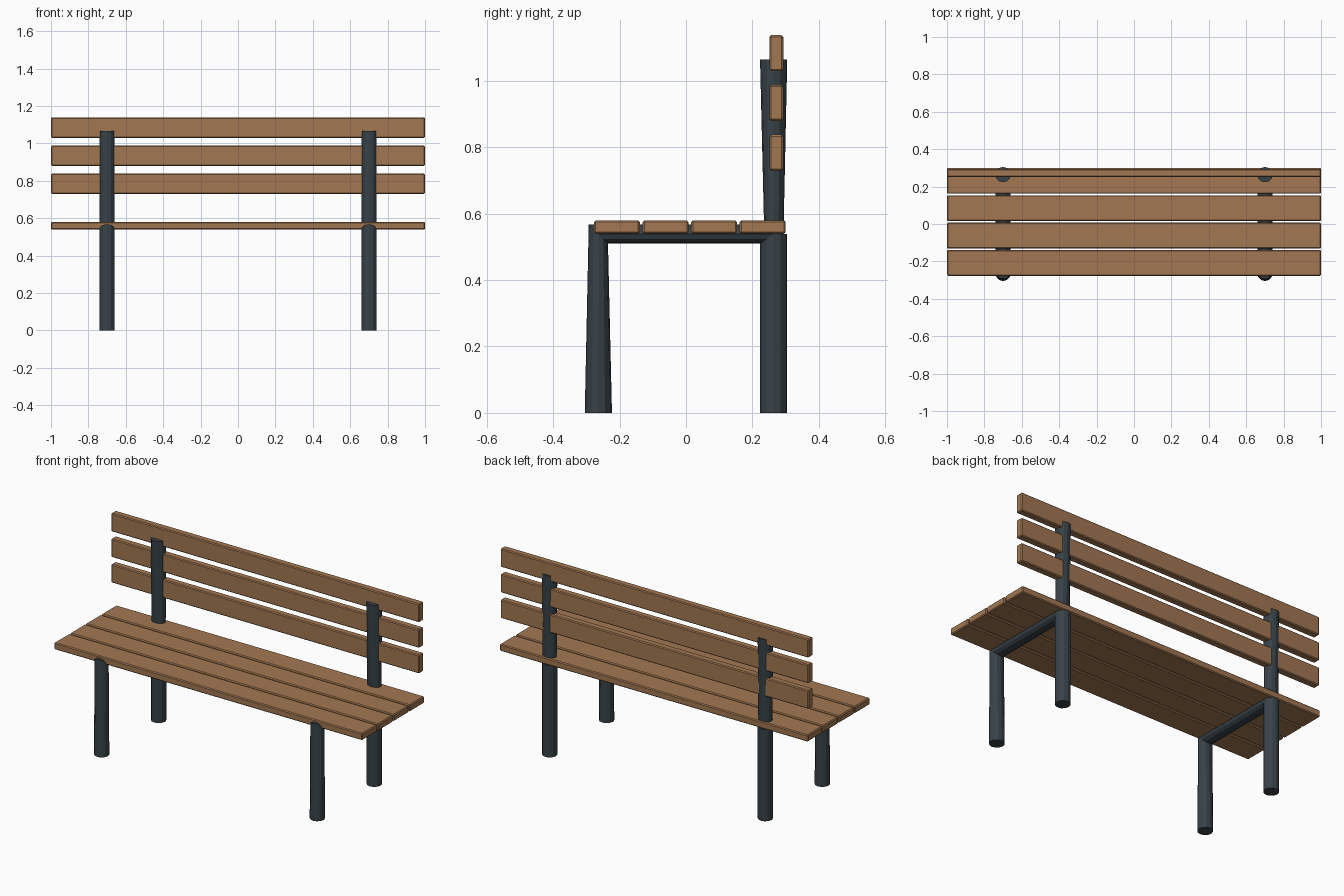
import bpy, bmesh, math
from mathutils import Vector

if "Cube" in bpy.data.objects:
    bpy.data.objects.remove(bpy.data.objects["Cube"])

def material(name, rgb):
    m = bpy.data.materials.new(name)
    m.diffuse_color = (*rgb, 1)
    m.use_nodes = True
    m.node_tree.nodes["Principled BSDF"].inputs["Base Color"].default_value = m.diffuse_color
    return m

wood = material("brown wood", (0.36, 0.185, 0.085))
iron = material("dark iron", (0.038, 0.054, 0.064))

def finish(bm, name, mat):
    bmesh.ops.recalc_face_normals(bm, faces=bm.faces)
    me = bpy.data.meshes.new(name)
    bm.to_mesh(me)
    bm.free()
    me.materials.append(mat)
    ob = bpy.data.objects.new(name, me)
    bpy.context.collection.objects.link(ob)
    return ob

def slat(name, y0, y1, z0, z1):
    bm = bmesh.new()
    bmesh.ops.create_cube(bm, size=1)
    for v in bm.verts:
        v.co = (v.co.x * 2, (y0 + y1) / 2 + v.co.y * (y1 - y0),
                (z0 + z1) / 2 + v.co.z * (z1 - z0))
    bmesh.ops.bevel(bm, geom=bm.edges[:], offset=0.005, segments=1, affect='EDGES')
    finish(bm, name, wood)

def tube(name, x, path, r=0.041, n=12):
    # round section swept along a y-z path, squeezed at the bends
    pts = [Vector((x, y, z)) for y, z in path]
    bm = bmesh.new()
    rings = []
    for i, p in enumerate(pts):
        t = Vector((0, 0, 0))
        if i:
            t += (p - pts[i - 1]).normalized()
        if i < len(pts) - 1:
            t += (pts[i + 1] - p).normalized()
        t.normalize()
        side = Vector((1, 0, 0))
        up = t.cross(side)
        rings.append([bm.verts.new(p + r * (math.cos(a) * side + math.sin(a) * up))
                      for a in (2 * math.pi * k / n for k in range(n))])
    for a, b in zip(rings, rings[1:]):
        for k in range(n):
            j = (k + 1) % n
            bm.faces.new((a[k], a[j], b[j], b[k]))
    bm.faces.new(rings[0])
    bm.faces.new(rings[-1])
    finish(bm, name, iron)

# seat slats
for i in range(4):
    y = -0.277 + i * 0.1463
    slat(f"seat_slat_{i + 1}", y, y + 0.138, 0.54, 0.58)

# backrest slats
for i in range(3):
    z = 0.73 + i * 0.15
    slat(f"back_slat_{i + 1}", 0.251, 0.293, z, z + 0.108)

# side frames: front leg, seat rail and back post in one bent tube, plus back leg
for side, x in (("left", -0.7), ("right", 0.7)):
    tube(f"{side}_frame", x, [(-0.264, 0), (-0.264, 0.539), (0.264, 0.539), (0.264, 1.065)])
    tube(f"{side}_back_leg", x, [(0.264, 0), (0.264, 0.539)])
